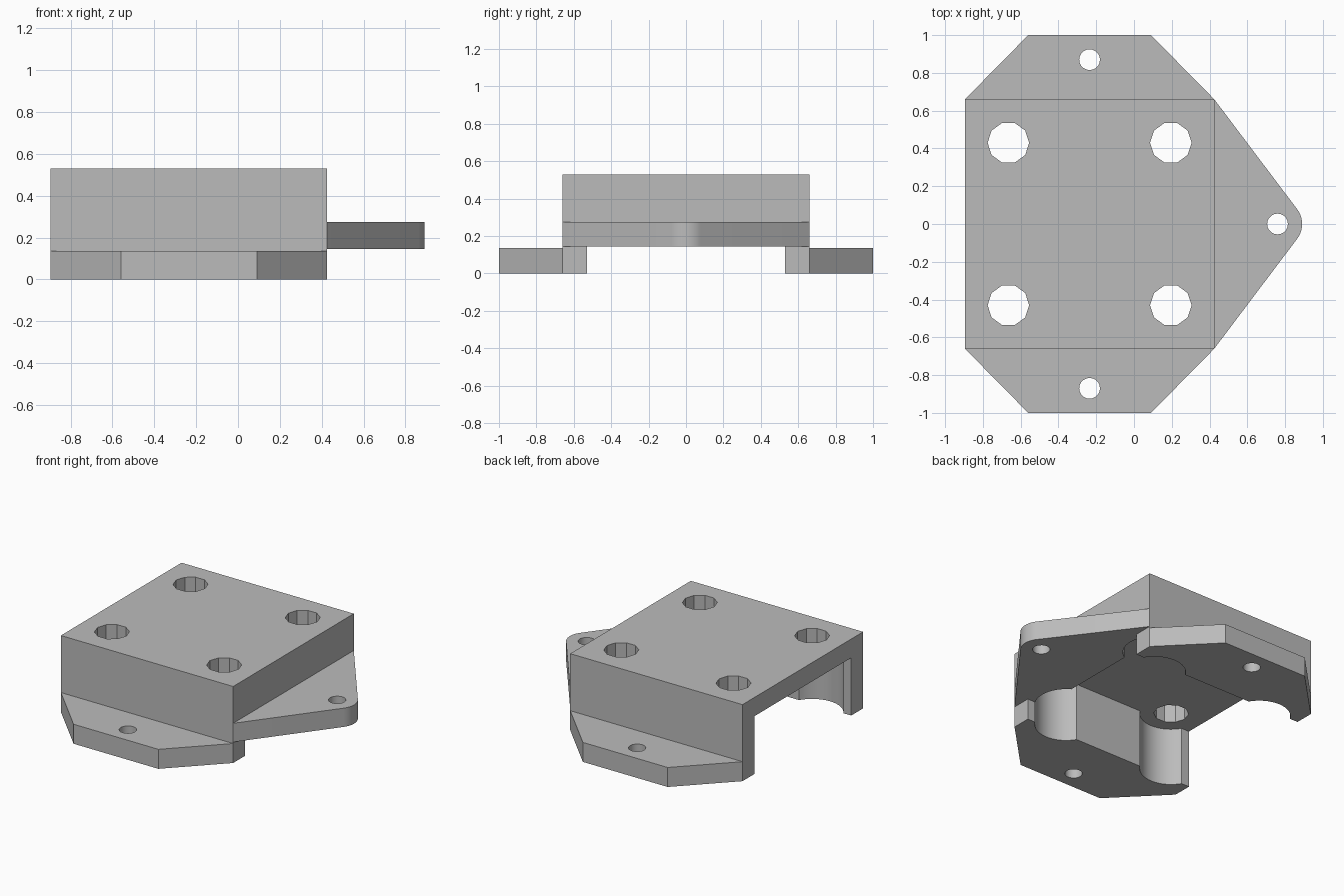
import bpy, bmesh
from math import pi, cos, sin, atan2, acos, hypot

cube = bpy.data.objects.get("Cube")
if cube:
    bpy.data.objects.remove(cube, do_unlink=True)

grey = bpy.data.materials.new("plain grey")
grey.use_nodes = True
grey.diffuse_color = (0.5, 0.5, 0.5, 1)
grey.node_tree.nodes["Principled BSDF"].inputs["Base Color"].default_value = grey.diffuse_color


def prism(name, outline, z0, z1):
    """Extrude a flat outline between two heights."""
    bm = bmesh.new()
    face = bm.faces.new([bm.verts.new((x, y, z0)) for x, y in outline])
    ext = bmesh.ops.extrude_face_region(bm, geom=[face])
    for v in ext["geom"]:
        if isinstance(v, bmesh.types.BMVert):
            v.co.z = z1
    bmesh.ops.recalc_face_normals(bm, faces=bm.faces)
    mesh = bpy.data.meshes.new(name)
    bm.to_mesh(mesh)
    bm.free()
    mesh.materials.append(grey)
    ob = bpy.data.objects.new(name, mesh)
    bpy.context.collection.objects.link(ob)
    return ob


def rect(x0, x1, y0, y1):
    return [(x0, y0), (x1, y0), (x1, y1), (x0, y1)]


def circle(cx, cy, r, n):
    return [(cx + r * cos(2 * pi * i / n), cy + r * sin(2 * pi * i / n)) for i in range(n)]


def combine(target, other, operation):
    """Apply a boolean and discard the second shape."""
    other.hide_render = True
    mod = target.modifiers.new("combine", "BOOLEAN")
    mod.operation, mod.object, mod.solver = operation, other, "EXACT"
    bpy.context.view_layer.objects.active = target
    bpy.ops.object.modifier_apply(modifier=mod.name)
    bpy.data.objects.remove(other, do_unlink=True)


def cut(target, outline, z0, z1):
    combine(target, prism("cutter", outline, z0, z1), "DIFFERENCE")


X0, X1, Y = -0.895, 0.425, 0.66      # block footprint
TOP, ROOF, TAB = 0.53, 0.40, 0.145   # block top, cavity roof, tab underside
INNER = 0.53                         # cavity half width

# Block with a cavity open to one end and a low gap at the other
bracket = prism("mounting_bracket", rect(X0, X1, -Y, Y), 0, TOP)
cut(bracket, rect(X0 - 0.1, 0.295, -INNER, INNER), -0.1, ROOF)
cut(bracket, rect(0.1, X1 + 0.1, -INNER, INNER), -0.1, TAB)

# Bolt holes with round clearance below
for x in (-0.665, 0.195):
    for y in (-0.43, 0.43):
        cut(bracket, circle(x, y, 0.197, 48), -0.1, ROOF)
        cut(bracket, circle(x, y, 0.11, 10), 0.2, 0.7)

# Side flanges
for s in (-1, 1):
    outline = [(X0, Y), (-0.56, 1), (0.09, 1), (X1, Y), (0.3, 0.645), (-0.77, 0.645)]
    flange = prism("side_flange", [(x, s * y) for x, y in outline], 0, 0.135)
    cut(flange, circle(-0.235, s * 0.87, 0.055, 20), -0.1, 0.3)
    combine(bracket, flange, "UNION")

# End tab tapering to a rounded tip
tip_x, tip_r = 0.76, 0.13
dx = X1 - tip_x
a = atan2(Y, dx) - acos(tip_r / hypot(dx, Y))
arc = [(tip_x + tip_r * cos(a * t / 6), tip_r * sin(a * t / 6)) for t in range(6, -7, -1)]
tab = prism("end_tab", [(0.41, 0.6), (X1, Y)] + arc + [(X1, -Y), (0.41, -0.6)], TAB, 0.275)
cut(tab, circle(tip_x, 0, 0.055, 20), 0, 0.5)
combine(bracket, tab, "UNION")

# Smooth curved walls, sharp corners
bpy.ops.object.select_all(action="DESELECT")
bracket.select_set(True)
bpy.context.view_layer.objects.active = bracket
bpy.ops.object.shade_smooth_by_angle(angle=pi / 7)
